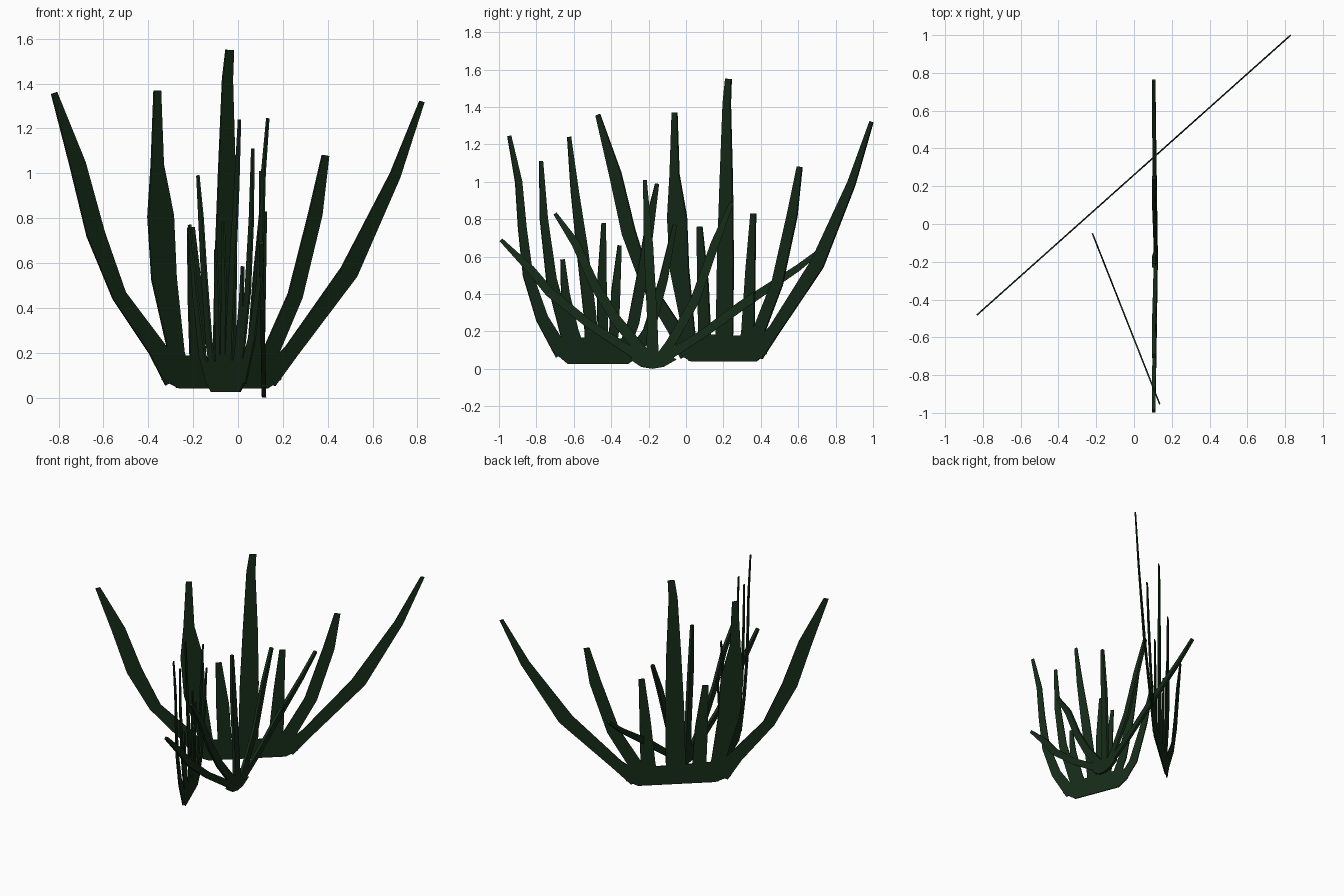
import bpy, bmesh
from mathutils import Vector

green = bpy.data.materials.new("dark_leaf_green")
green.diffuse_color = (0.008, 0.025, 0.009, 1)


def add_blade(bm, place, path, widths):
    """Flat tapering ribbon along a path drawn in the clump's own plane."""
    pts = [Vector(p) for p in path]
    last = len(pts) - 1
    rows = []
    for i, p in enumerate(pts):
        d = (pts[min(i + 1, last)] - pts[max(i - 1, 0)]).normalized()
        side = Vector((-d.y, d.x)) * widths[i] / 2
        rows.append([bm.verts.new(place(*(p + s))) for s in (side, -side)])
    for a, b in zip(rows, rows[1:]):
        bm.faces.new((a[0], a[1], b[1], b[0]))


def make_clump(name, place, base, blades, thickness):
    bm = bmesh.new()
    bm.faces.new([bm.verts.new(place(*p)) for p in base])
    for path, widths in blades:
        add_blade(bm, place, path, widths)
    bmesh.ops.recalc_face_normals(bm, faces=bm.faces)
    mesh = bpy.data.meshes.new(name)
    bm.to_mesh(mesh)
    bm.free()
    mesh.materials.append(green)
    obj = bpy.data.objects.new(name, mesh)
    bpy.context.collection.objects.link(obj)
    mod = obj.modifiers.new("thin_leaf", 'SOLIDIFY')
    mod.thickness = thickness
    mod.offset = 0


# Large diagonal clump, drawn in x and z
make_clump(
    "large_leaf_clump", lambda h, z: (h, 0.26 + 0.892 * h, z),
    [(-.26, .04), (.13, .04), (.19, .08), (.2, .17), (-.29, .19), (-.34, .08)],
    [
        ([(-.28, .08), (-.36, .215), (-.53, .455), (-.635, .73), (-.715, 1.04), (-.82, 1.358)],
         [.1, .08, .063, .08, .07, .025]),
        ([(-.24, .05), (-.275, .2), (-.33, .53), (-.345, .81), (-.36, 1.04), (-.36, 1.37)],
         [.07, .07, .11, .115, .055, .03]),
        ([(-.17, .05), (-.18, .2), (-.19, .45), (-.21, .76)], [.07, .07, .065, .03]),
        ([(-.07, .05), (-.06, .2), (-.055, .6), (-.05, 1.0), (-.047, 1.42), (-.037, 1.55)],
         [.09, .1, .095, .075, .045, .035]),
        ([(.06, .05), (.08, .2), (.095, .53), (.112, .83)], [.08, .075, .055, .03]),
        ([(.06, .08), (.145, .2), (.255, .455), (.345, .82), (.39, 1.08)],
         [.08, .07, .065, .06, .03]),
        ([(.13, .08), (.24, .21), (.495, .56), (.7, .99), (.82, 1.32)],
         [.09, .065, .08, .047, .02]),
    ], 0.008)

# Medium front clump, drawn in y and z
make_clump(
    "medium_leaf_clump", lambda h, z: (-0.24 - 0.3945 * h, h, z),
    [(-.63, .025), (-.31, .025), (-.24, .08), (-.22, .16), (-.66, .17), (-.72, .1)],
    [
        ([(-.66, .08), (-.77, .27), (-.845, .5), (-.875, .75), (-.895, 1.0), (-.945, 1.245)],
         [.08, .065, .053, .045, .037, .02]),
        ([(-.61, .08), (-.645, .2), (-.72, .48), (-.76, .8), (-.775, 1.11)],
         [.06, .06, .055, .042, .02]),
        ([(-.56, .08), (-.6, .2), (-.645, .4), (-.66, .585)], [.05, .05, .045, .022]),
        ([(-.5, .08), (-.515, .3), (-.555, .64), (-.595, .95), (-.625, 1.24)],
         [.07, .065, .06, .042, .02]),
        ([(-.44, .08), (-.445, .2), (-.45, .45), (-.44, .78)], [.055, .055, .05, .022]),
        ([(-.4, .08), (-.385, .2), (-.375, .42), (-.355, .66)], [.05, .05, .046, .02]),
        ([(-.34, .08), (-.28, .25), (-.225, .55), (-.19, .8), (-.155, .99)],
         [.06, .06, .055, .045, .02]),
        ([(-.28, .08), (-.2, .2), (-.12, .48), (-.06, .77)], [.06, .06, .045, .022]),
    ], 0.008)

# Low spreading clump, drawn in y and z, leaning slightly at its foot
make_clump(
    "spreading_leaf_clump", lambda h, z: (0.104 + 0.012 * max(0, 1 - z / 0.6), h, z),
    [(-.24, .01), (-.18, 0), (-.12, .01), (-.05, .05), (-.12, .09), (-.25, .09), (-.3, .05)],
    [
        ([(-.2, .03), (-.52, .24), (-.73, .41), (-.83, .53), (-.99, .69)],
         [.05, .045, .05, .045, .02]),
        ([(-.2, .05), (-.38, .27), (-.49, .45), (-.59, .67), (-.7, .83)],
         [.06, .055, .05, .045, .02]),
        ([(-.18, .03), (-.18, .25), (-.2, .65), (-.22, 1.01)], [.07, .055, .05, .02]),
        ([(-.16, .03), (-.08, .14), (.05, .37), (.155, .67), (.245, .89)],
         [.05, .05, .05, .045, .022]),
        ([(-.16, .03), (.08, .18), (.3, .34), (.6, .54), (.76, .665)],
         [.05, .045, .05, .035, .02]),
    ], 0.02)
